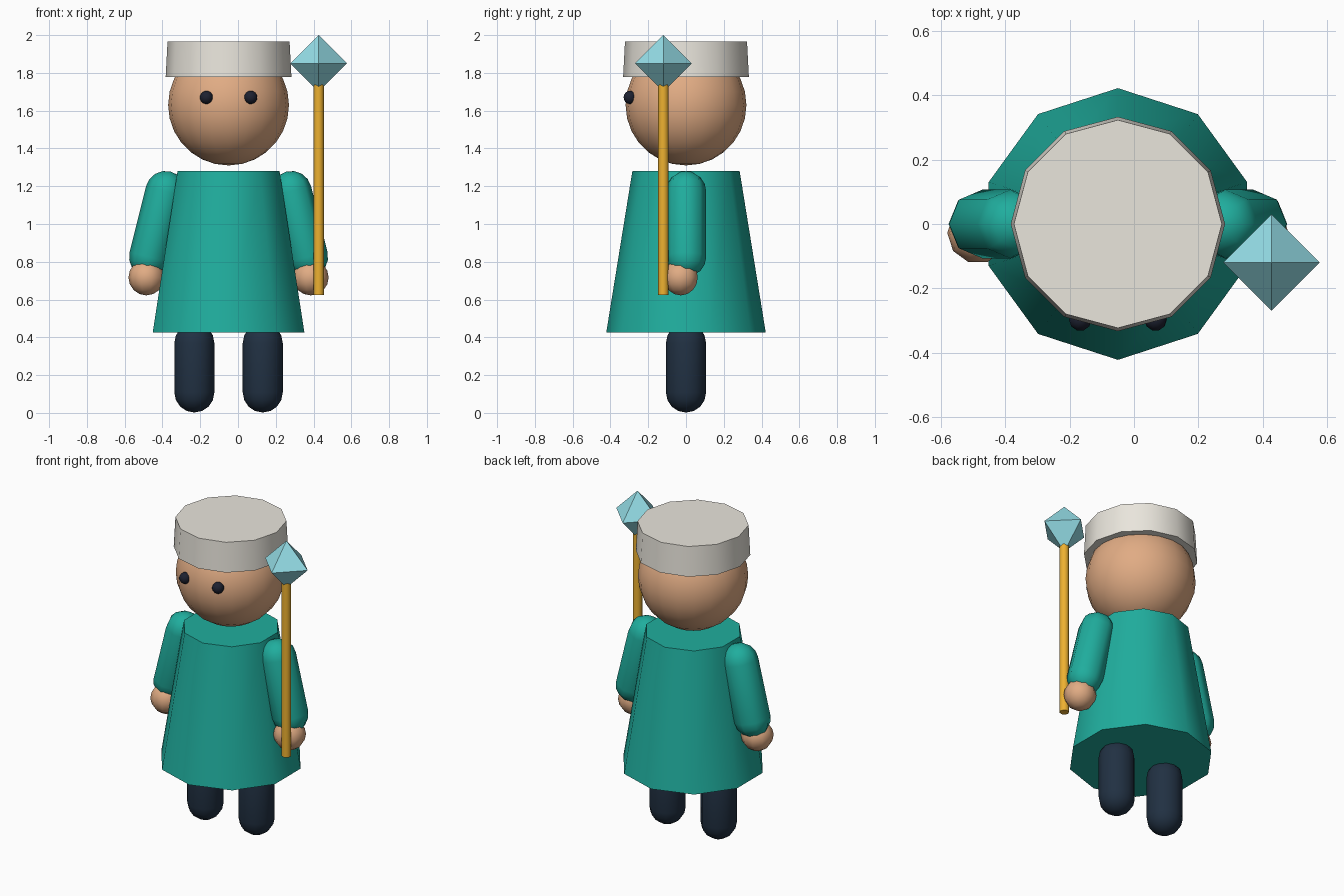
import bpy, bmesh
from math import sin, cos, pi, radians
from mathutils import Vector, Matrix

if "Cube" in bpy.data.objects:
    bpy.data.objects.remove(bpy.data.objects["Cube"])

CX = -0.05  # the figure's own centre line


def material(name, r, g, b):
    m = bpy.data.materials.new(name)
    m.diffuse_color = (r, g, b, 1)
    m.use_nodes = True
    m.node_tree.nodes["Principled BSDF"].inputs["Base Color"].default_value = m.diffuse_color
    return m


TEAL = material("teal cloth", 0.014, 0.42, 0.34)
SKIN = material("skin", 0.75, 0.41, 0.23)
NAVY = material("navy cloth", 0.015, 0.03, 0.055)
CREAM = material("cream felt", 0.82, 0.79, 0.72)
GOLD = material("gold", 0.85, 0.44, 0.03)
ICE = material("ice crystal", 0.30, 0.73, 0.80)
DARK = material("eye dark", 0.012, 0.015, 0.03)


def lathe(name, profile, sides, mat, loc=(0, 0, 0), axis=(0, 0, 1), phase=0.0, smooth=50):
    """Closed surface of revolution from (radius, height) pairs, bottom to top."""
    bm = bmesh.new()
    rings = []
    for r, z in profile:
        rings.append([bm.verts.new((r * cos(phase + 2 * pi * i / sides),
                                    r * sin(phase + 2 * pi * i / sides), z)) for i in range(sides)])
    for lo, hi in zip(rings, rings[1:]):
        for i in range(sides):
            j = (i + 1) % sides
            bm.faces.new((lo[i], lo[j], hi[j], hi[i]))
    if profile[0][0] > 1e-4:
        bm.faces.new(rings[0][::-1])
    if profile[-1][0] > 1e-4:
        bm.faces.new(rings[-1])
    bmesh.ops.remove_doubles(bm, verts=bm.verts, dist=1e-5)
    turn = Vector((0, 0, 1)).rotation_difference(Vector(axis)).to_matrix().to_4x4()
    bm.transform(turn)
    me = bpy.data.meshes.new(name)
    bm.to_mesh(me)
    bm.free()
    if smooth:
        me.shade_smooth()
        me.set_sharp_from_angle(angle=radians(smooth))
    me.materials.append(mat)
    ob = bpy.data.objects.new(name, me)
    ob.location = loc
    bpy.context.collection.objects.link(ob)
    return ob


def capsule(name, a, b, r, sides, steps, mat):
    """Rounded rod between points a and b; steps is the ring count per cap."""
    a, b = Vector(a), Vector(b)
    length = (b - a).length
    arc = [i * pi / 2 / steps for i in range(steps + 1)]
    profile = [(r * sin(t), -r * cos(t)) for t in arc]
    profile += [(r * cos(t), length + r * sin(t)) for t in arc]
    profile[0], profile[-1] = (0, -r), (0, length + r)
    return lathe(name, profile, sides, mat, a, (b - a) if length else (0, 0, 1), smooth=65)


def ball(name, c, r, sides, steps, mat):
    arc = [i * pi / steps for i in range(steps + 1)]
    profile = [(r * sin(t), -r * cos(t)) for t in arc]
    profile[0], profile[-1] = (0, -r), (0, r)
    return lathe(name, profile, sides, mat, c, smooth=65)


# Robe, head and hat
lathe("robe", [(0.422, 0.426), (0.284, 1.28)], 10, TEAL, (CX, 0, 0), phase=pi / 2)
ball("head", (CX, 0, 1.63), 0.32, 20, 14, SKIN)
lathe("hat", [(0.333, 1.777), (0.323, 1.966)], 12, CREAM, (CX, 0, 0))

# Paired parts, mirrored about the figure's centre line
for side, s in (("left", 1), ("right", -1)):
    capsule(side + "_leg", (CX + s * 0.181, 0, 0.108), (CX + s * 0.181, 0, 0.37), 0.106, 12, 4, NAVY)
    capsule(side + "_arm", (CX + s * 0.42, 0, 0.825), (CX + s * 0.333, 0, 1.174), 0.107, 8, 4, TEAL)
    ball(side + "_hand", (CX + s * 0.435, -0.028, 0.717), 0.095, 10, 8, SKIN)
    ball(side + "_eye", (CX + s * 0.117, -0.297, 1.67), 0.035, 10, 8, DARK)

# Staff with a flat-faced crystal
lathe("staff", [(0.028, 0.625), (0.028, 1.80)], 8, GOLD, (0.427, -0.12, 0))
lathe("crystal", [(0, -0.15), (0.15, 0), (0, 0.15)], 4, ICE, (0.427, -0.12, 1.85), smooth=0)
